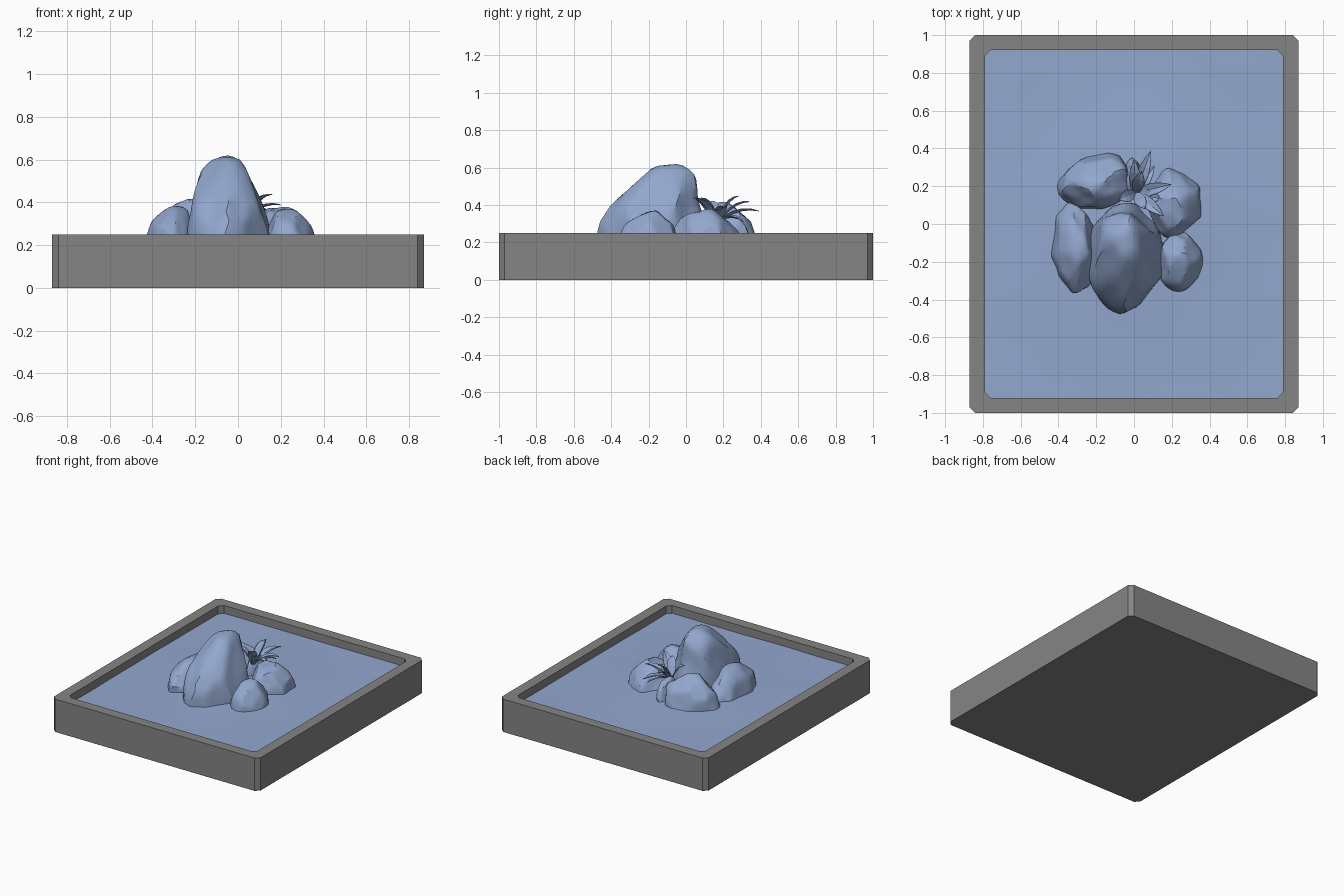
import bpy, bmesh, math, random
from mathutils import Vector, Matrix, noise

if "Cube" in bpy.data.objects:
    bpy.data.objects.remove(bpy.data.objects["Cube"])


def material(name, rgb):
    m = bpy.data.materials.new(name)
    m.diffuse_color = (*rgb, 1)
    m.use_nodes = True
    m.node_tree.nodes["Principled BSDF"].inputs["Base Color"].default_value = m.diffuse_color
    return m


GREY = material("tray grey", (0.235, 0.235, 0.235))
BLUE = material("pale blue", (0.29, 0.39, 0.62))


def finish(bm, name, mat, angle=None):
    me = bpy.data.meshes.new(name)
    bm.to_mesh(me)
    bm.free()
    me.materials.append(mat)
    ob = bpy.data.objects.new(name, me)
    bpy.context.collection.objects.link(ob)
    if angle:
        bpy.ops.object.select_all(action='DESELECT')
        ob.select_set(True)
        bpy.context.view_layer.objects.active = ob
        bpy.ops.object.shade_smooth_by_angle(angle=math.radians(angle))
    return ob


def chamfered(bm, x, y, z, c=0.03):
    pts = [(x - c, -y), (x, -y + c), (x, y - c), (x - c, y),
           (-x + c, y), (-x, y - c), (-x, -y + c), (-x + c, -y)]
    return [bm.verts.new((a, b, z)) for a, b in pts]


# tray: chamfered box with a recessed top
bm = bmesh.new()
rings = [chamfered(bm, 0.87, 1.0, 0), chamfered(bm, 0.87, 1.0, 0.25),
         chamfered(bm, 0.79, 0.92, 0.25), chamfered(bm, 0.79, 0.92, 0.16)]
bm.faces.new(rings[0][::-1])
for lo, hi in zip(rings, rings[1:]):
    for i in range(8):
        j = (i + 1) % 8
        bm.faces.new((lo[i], lo[j], hi[j], hi[i]))
bm.faces.new(rings[-1])
finish(bm, "tray", GREY)

# bed inside the tray, rising gently to the rocks
bm = bmesh.new()
bmesh.ops.create_grid(bm, x_segments=24, y_segments=28, size=1)
for v in bm.verts:
    v.co.x *= 0.79
    v.co.y *= 0.92
    r = v.co.length
    v.co.z = 0.19 + 0.03 * math.exp(-(r / 0.45) ** 2) + 0.004 * noise.noise(v.co * 2.5)
finish(bm, "bed", BLUE, 60)


def rock(name, centre, radii, turn=0, lean=(0, 0), seed=1, cuts=16):
    """Ellipsoid chipped by random planes; the top leans sideways."""
    rnd = random.Random(seed)
    bm = bmesh.new()
    bmesh.ops.create_icosphere(bm, subdivisions=4, radius=1.03)
    planes = []
    for _ in range(cuts):
        n = Vector((rnd.uniform(-1, 1), rnd.uniform(-1, 1), rnd.uniform(-0.1, 0.9)))
        planes.append((n.normalized(), rnd.uniform(0.87, 0.96)))
    spin = Matrix.Rotation(math.radians(turn), 3, 'Z')
    offset = Vector((seed * 7.3, 0, 0))
    for v in bm.verts:
        p = v.co.copy()
        for n, d in planes:
            over = p.dot(n) - d
            if over > 0:
                p -= n * over
        p *= 1 + 0.05 * noise.noise(p * 2.2 + offset)
        p = Vector((p.x * radii[0], p.y * radii[1], p.z * radii[2]))
        f = max(0, p.z / radii[2]) ** 2
        p = spin @ p + Vector((lean[0] * f, lean[1] * f, 0))
        v.co = p + Vector(centre)
    # trim what is buried under the bed
    bmesh.ops.bisect_plane(bm, geom=bm.verts[:] + bm.edges[:] + bm.faces[:],
                           plane_co=(0, 0, 0.17), plane_no=(0, 0, 1), clear_inner=True)
    return finish(bm, name, BLUE, 28)


rock("main_rock", (-0.045, -0.185, 0.2), (0.2, 0.285, 0.41), 0, (-0.01, 0.10), 3)
rock("left_rock", (-0.315, -0.13, 0.2), (0.12, 0.235, 0.18), 4, (0.03, 0), 5)
rock("back_left_rock", (-0.2, 0.225, 0.21), (0.205, 0.145, 0.20), 12, (0, -0.01), 8)
rock("back_small_rock", (-0.01, 0.24, 0.2), (0.05, 0.11, 0.15), -5, (0, 0), 11)
rock("back_right_rock", (0.215, 0.11, 0.2), (0.15, 0.18, 0.185), 0, (-0.03, -0.02), 14)
rock("front_right_rock", (0.24, -0.195, 0.2), (0.12, 0.16, 0.165), 0, (-0.01, 0.02), 17)

# plant: folded leaves arching out of the gap behind the main rock
tips = [(0.09, 0.39, 0.37), (0.20, 0.21, 0.39), (0.16, 0.04, 0.44),
        (0.00, 0.34, 0.42), (-0.08, 0.13, 0.42), (0.04, 0.28, 0.45),
        (0.11, 0.31, 0.31), (0.06, 0.08, 0.44), (0.15, 0.13, 0.36)]
widths = [0.014, 0.026, 0.031, 0.027, 0.016, 0.0]
base = Vector((0.01, 0.165, 0.30))
bm = bmesh.new()
for t in tips:
    tip = Vector(t)
    mid = (base + tip) / 2 + Vector((0, 0, 0.06))
    out = tip - base
    side = Vector((-out.y, out.x, 0)).normalized()
    prev = None
    for i, w in enumerate(widths):
        s = i / (len(widths) - 1)
        c = base * (1 - s) ** 2 + mid * 2 * s * (1 - s) + tip * s * s
        up = Vector((0, 0, w * 0.35))
        row = [bm.verts.new(c - side * w + up), bm.verts.new(c),
               bm.verts.new(c + side * w + up)] if w else [bm.verts.new(c)]
        if prev and w:
            for k in range(2):
                bm.faces.new((prev[k], row[k], row[k + 1], prev[k + 1]))
        elif prev:
            for k in range(2):
                bm.faces.new((prev[k], row[0], prev[k + 1]))
        prev = row
bmesh.ops.recalc_face_normals(bm, faces=bm.faces[:])
for f in bm.faces:
    if f.normal.z < 0:
        f.normal_flip()
plant = finish(bm, "plant_leaves", BLUE)
thick = plant.modifiers.new("thickness", 'SOLIDIFY')
thick.thickness = 0.004
